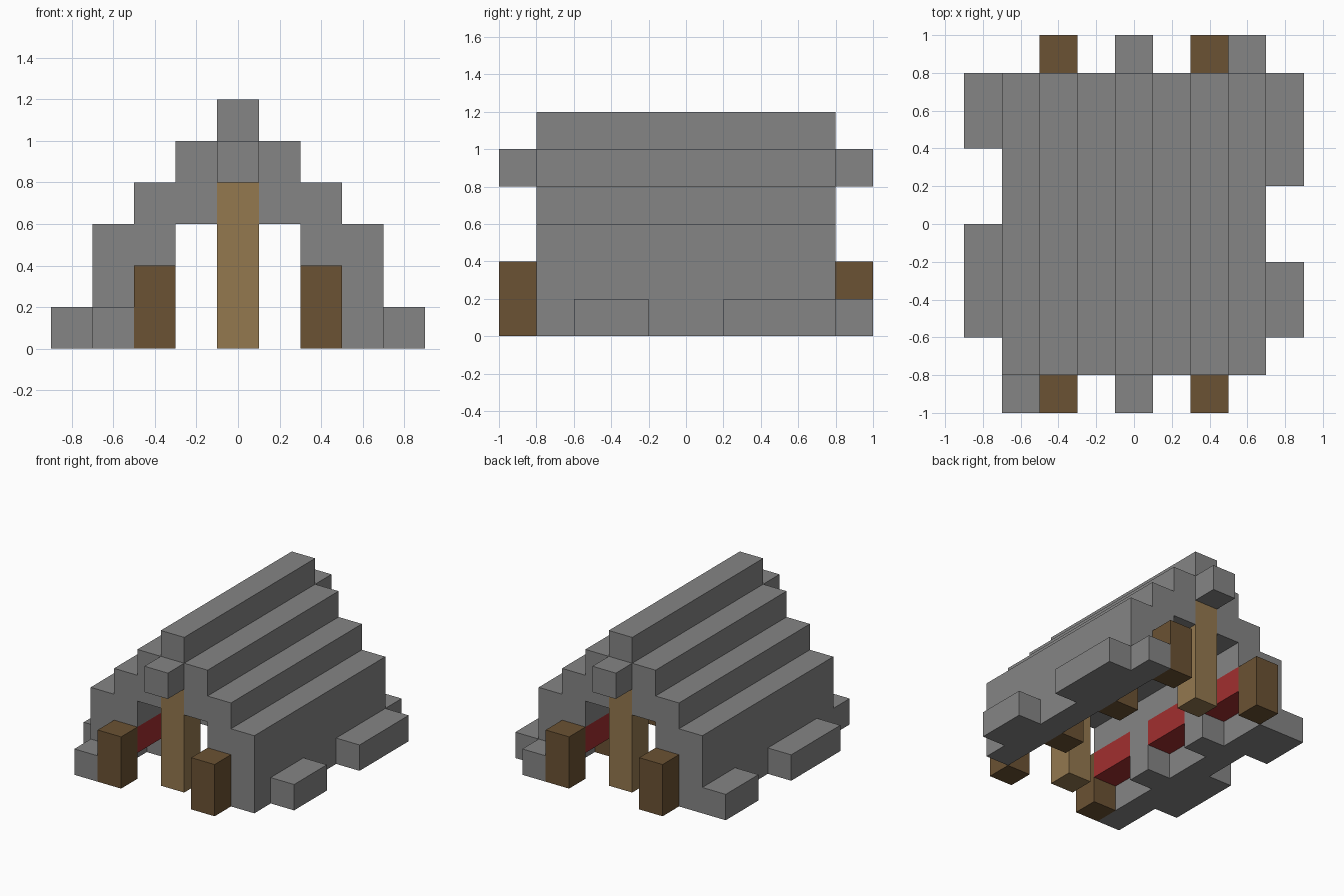
import bpy
import bmesh

if "Cube" in bpy.data.objects:
    bpy.data.objects.remove(bpy.data.objects["Cube"], do_unlink=True)

U = 0.2  # one block


def material(name, rgb):
    m = bpy.data.materials.new(name)
    m.use_nodes = True
    color = (*rgb, 1.0)
    m.diffuse_color = color
    bsdf = next(n for n in m.node_tree.nodes if n.type == "BSDF_PRINCIPLED")
    bsdf.inputs["Base Color"].default_value = color
    return m


STONE = material("grey_stone", (0.235, 0.235, 0.235))
LOG = material("dark_wood", (0.147, 0.084, 0.033))
POST = material("light_wood", (0.296, 0.188, 0.078))
RED = material("red_cloth", (0.36, 0.028, 0.029))


def finish(name, bm, mat):
    bmesh.ops.recalc_face_normals(bm, faces=bm.faces)
    mesh = bpy.data.meshes.new(name)
    bm.to_mesh(mesh)
    bm.free()
    mesh.materials.append(mat)
    obj = bpy.data.objects.new(name, mesh)
    bpy.context.collection.objects.link(obj)


def box(name, mat, x, y, z):
    """Box from (low, high) pairs along each axis."""
    bm = bmesh.new()
    bmesh.ops.create_cube(bm, size=1)
    for v in bm.verts:
        for axis, (low, high) in enumerate((x, y, z)):
            v.co[axis] = low if v.co[axis] < 0 else high
    finish(name, bm, mat)


def column(x):
    """One block wide span around x."""
    return (x - U / 2, x + U / 2)


# Stepped roof: half profile climbed outside, then back down inside
outer = [(0.7, 0), (0.7, 0.6), (0.5, 0.6), (0.5, 0.8),
         (0.3, 0.8), (0.3, 1.0), (0.1, 1.0), (0.1, 1.2)]
inner = [(0.5, 0), (0.5, 0.4), (0.3, 0.4), (0.3, 0.6), (0.1, 0.6), (0.1, 0.8)]


def arch(half):
    return [(-x, z) for x, z in half] + half[::-1]


bm = bmesh.new()
outline = arch(outer) + arch(inner)[::-1]
face = bm.faces.new([bm.verts.new((x, -0.8, z)) for x, z in outline])
swept = bmesh.ops.extrude_face_region(bm, geom=[face])["geom"]
bmesh.ops.translate(bm, vec=(0, 1.6, 0),
                    verts=[v for v in swept if isinstance(v, bmesh.types.BMVert)])
finish("stepped_roof", bm, STONE)

# Both gable ends: ridge stub, centre post and door logs
for end, s in (("front", -1), ("back", 1)):
    porch = column(0.9 * s)
    box(end + "_ridge_stub", STONE, column(0), porch, (0.8, 1.0))
    box(end + "_centre_post", POST, column(0), column(0.7 * s), (0, 0.8))
    box(end + "_corner_stone", STONE, column(0.6 * s), porch, (0, U))
    for side, x in (("right", -0.4), ("left", 0.4)):
        box(f"{end}_{side}_log", LOG, column(x), porch, (0, 0.4))

# Foundation stones outside the walls
for side, x, spans in (("right", -0.8, ((-0.6, 0), (0.4, 0.8))),
                       ("left", 0.8, ((-0.6, -0.2), (0.2, 0.8)))):
    for i, span in enumerate(spans):
        box(f"{side}_footing_{i}", STONE, column(x), span, (0, U))

# Red bunks with dividers between them inside
for side, x, mat in (("right", -0.4, STONE), ("left", 0.4, LOG)):
    for i, y in enumerate((-0.6, 0, 0.6)):
        box(f"{side}_bunk_{i}", RED, column(x), (y - U, y + U), (U, 2 * U))
    for i, y in enumerate((-0.3, 0.3)):
        box(f"{side}_divider_{i}", mat, column(x), column(y), (0, 2 * U))
